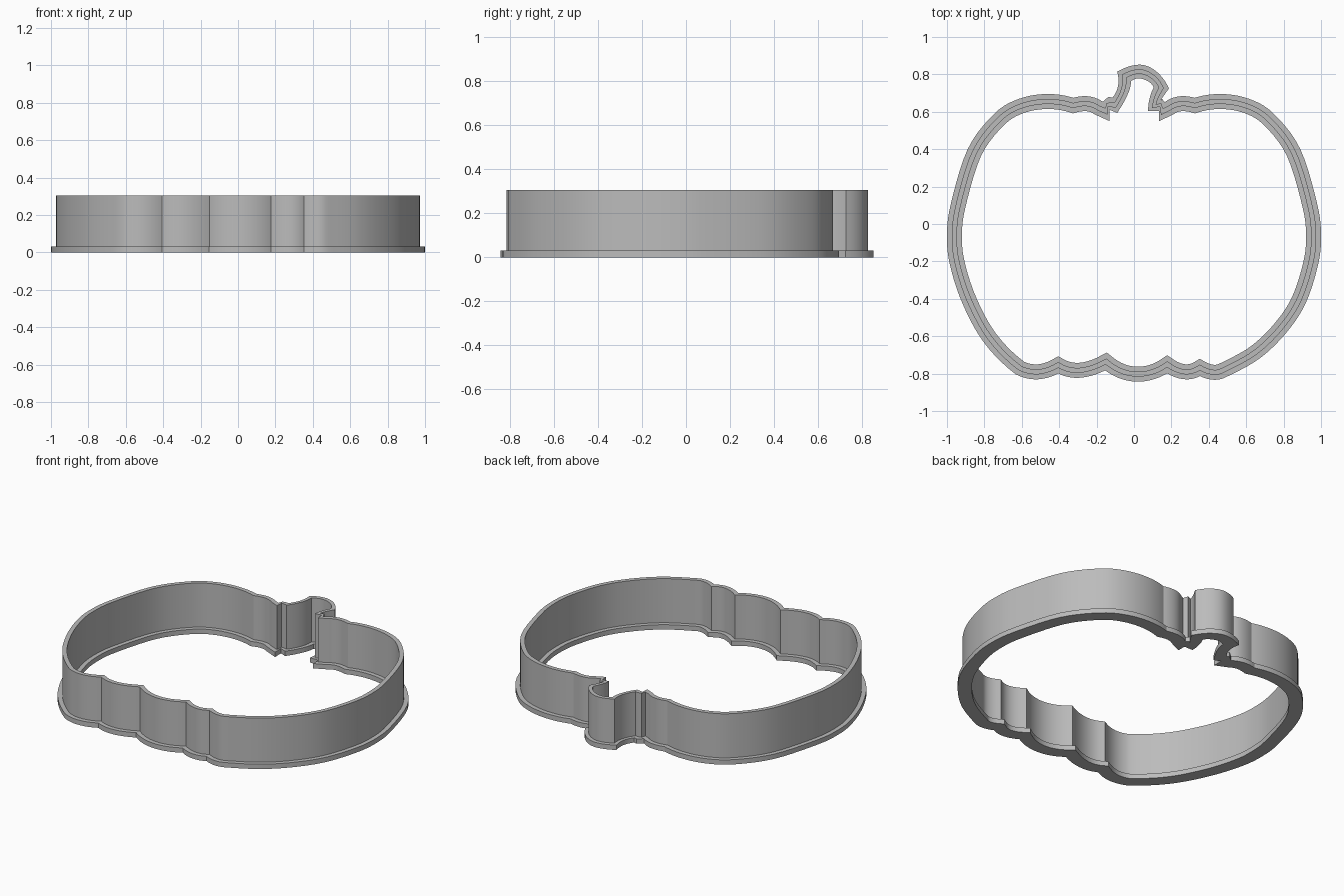
import bpy
import bmesh
from mathutils import Vector

cube = bpy.data.objects.get("Cube")
if cube:
    bpy.data.objects.remove(cube, do_unlink=True)

HALF_WIDTH = 0.04      # half of the flange width
FLANGE_Z = 0.03
TOP_Z = 0.305
STEPS = 5


def spline(keys):
    """Smooth run through the keys, without its last point."""
    pts = [Vector(k) for k in keys]
    if len(pts) == 2:
        return [pts[0]]
    before = 3 * pts[0] - 3 * pts[1] + pts[2]
    after = 3 * pts[-1] - 3 * pts[-2] + pts[-3]
    pts = [before] + pts + [after]
    run = []
    for a, b, c, d in zip(pts, pts[1:], pts[2:], pts[3:]):
        for i in range(STEPS):
            t = i / STEPS
            run.append(b + (c - a) * (t / 2)
                       + (2 * a - 5 * b + 4 * c - d) * (t * t / 2)
                       + (3 * b - a - 3 * c + d) * (t ** 3 / 2))
    return run


def mirrored(keys):
    return [(-x, y) for x, y in reversed(keys)]


def rails(path):
    """Offset an open centre line to (outer, inner) pairs with mitred corners."""
    pairs = []
    for i, p in enumerate(path):
        dirs = []
        if i > 0:
            dirs.append((p - path[i - 1]).normalized())
        if i < len(path) - 1:
            dirs.append((path[i + 1] - p).normalized())
        normals = [Vector((-d.y, d.x)) for d in dirs]
        n = (normals[0] + normals[-1]) / (1 + normals[0].dot(normals[-1]))
        pairs.append((p + n * HALF_WIDTH, p - n * HALF_WIDTH))
    return pairs


# Body centre line, clockwise from the right of the stem
shoulder = [(0.19, 0.62), (0.25, 0.643), (0.325, 0.633)]
side = [(0.325, 0.633), (0.46, 0.655), (0.6, 0.632), (0.72, 0.56),
        (0.853, 0.383), (0.94, 0.1), (0.96, -0.06), (0.945, -0.21), (0.88, -0.41)]
lower_right = [(0.78, -0.56), (0.65, -0.685), (0.5, -0.77), (0.43, -0.793), (0.352, -0.767)]
lobes = [
    [(0.352, -0.767), (0.27, -0.79), (0.177, -0.75)],
    [(0.177, -0.75), (0.1, -0.79), (0.015, -0.803), (-0.07, -0.785), (-0.15, -0.735)],
    [(-0.15, -0.735), (-0.29, -0.782), (-0.405, -0.753)],
    [(-0.405, -0.753), (-0.51, -0.79), (-0.61, -0.77)],
]
lower_left = [(-0.61, -0.77), (-0.77, -0.61)]
runs = [shoulder, side + lower_right, *lobes,
        lower_left + mirrored(side), mirrored(shoulder)]
centre = [p for run in runs for p in spline(run)]
centre.append(Vector(runs[-1][-1]))

# Stem edges as (outer x, outer y, inner x, inner y), left to right
notch_left = [(-0.165, 0.655, -0.13, 0.55), (-0.155, 0.665, -0.13, 0.61),
              (-0.135, 0.68, -0.09, 0.594)]
stem_left = [(-0.115, 0.675, -0.09, 0.594), (-0.085, 0.74, -0.035, 0.69),
             (-0.09, 0.815, -0.015, 0.765)]
stem_top = [(-0.09, 0.815, -0.015, 0.765), (0.03, 0.852, 0.03, 0.778),
            (0.12, 0.815, 0.08, 0.76), (0.187, 0.725, 0.105, 0.73)]
stem_right = [(0.187, 0.725, 0.105, 0.73), (0.155, 0.68, 0.083, 0.67),
              (0.14, 0.655, 0.075, 0.604)]
notch_right = [(0.15, 0.67, 0.134, 0.604), (0.165, 0.65, 0.134, 0.55)]
stem = [Vector(k) for k in notch_left]
for run in (stem_left, stem_top, stem_right):
    stem += spline(run)
stem += [Vector(k) for k in stem_right[-1:] + notch_right]

ring = rails(centre) + [(Vector(v[:2]), Vector(v[2:])) for v in stem]

# Sweep an upside-down T section (flange and thin wall) round the outline
section = [(0, 0), (0, FLANGE_Z), (1 / 3, FLANGE_Z), (1 / 3, TOP_Z),
           (2 / 3, TOP_Z), (2 / 3, FLANGE_Z), (1, FLANGE_Z), (1, 0)]
bm = bmesh.new()
loops = [[bm.verts.new((*outer.lerp(inner, t), z)) for t, z in section]
         for outer, inner in ring]
for i, here in enumerate(loops):
    there = loops[(i + 1) % len(loops)]
    for j in range(len(section)):
        k = (j + 1) % len(section)
        bm.faces.new((here[j], here[k], there[k], there[j]))
bmesh.ops.recalc_face_normals(bm, faces=bm.faces)
mesh = bpy.data.meshes.new("cutter_ring")
bm.to_mesh(mesh)
bm.free()
cutter = bpy.data.objects.new("cutter_ring", mesh)
bpy.context.collection.objects.link(cutter)

# Plain grey plastic
grey = bpy.data.materials.new("grey plastic")
grey.use_nodes = True
colour = (0.5, 0.5, 0.5, 1)
grey.diffuse_color = colour
grey.node_tree.nodes["Principled BSDF"].inputs["Base Color"].default_value = colour
mesh.materials.append(grey)

bpy.ops.object.select_all(action="DESELECT")
cutter.select_set(True)
bpy.context.view_layer.objects.active = cutter
bpy.ops.object.shade_smooth_by_angle(angle=0.5)
